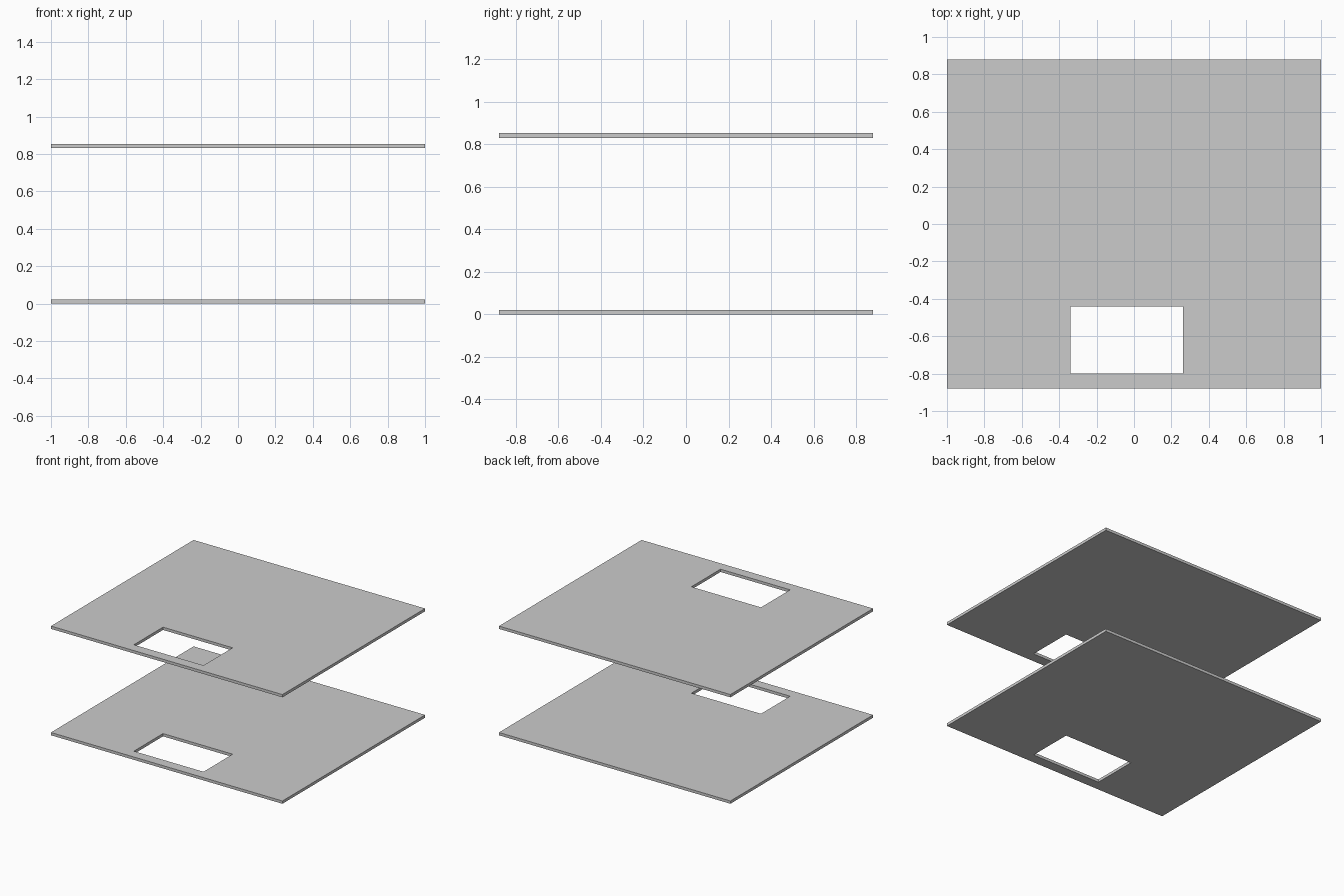
import bpy, bmesh

if "Cube" in bpy.data.objects:
    bpy.data.objects.remove(bpy.data.objects["Cube"])

THICK = 0.022
XS = (-1.0, -0.34, 0.262, 1.0)     # outer edges and opening edges in x
YS = (-0.88, -0.80, -0.44, 0.88)   # outer edges and opening edges in y


def slab(name, z):
    # 3x3 layout of faces with the middle one left open, extruded to thickness
    bm = bmesh.new()
    grid = [[bm.verts.new((x, y, z)) for x in XS] for y in YS]
    for j in range(3):
        for i in range(3):
            if (i, j) != (1, 1):
                bm.faces.new((grid[j][i], grid[j][i + 1],
                              grid[j + 1][i + 1], grid[j + 1][i]))
    ext = bmesh.ops.extrude_face_region(bm, geom=bm.faces[:], use_keep_orig=True)
    verts = [g for g in ext["geom"] if isinstance(g, bmesh.types.BMVert)]
    bmesh.ops.translate(bm, verts=verts, vec=(0, 0, THICK))
    bmesh.ops.recalc_face_normals(bm, faces=bm.faces[:])
    # Merge coplanar faces where possible
    bmesh.ops.dissolve_limit(bm, angle_limit=0.01, verts=bm.verts[:], edges=bm.edges[:])
    mesh = bpy.data.meshes.new(name)
    bm.to_mesh(mesh)
    bm.free()
    obj = bpy.data.objects.new(name, mesh)
    bpy.context.collection.objects.link(obj)
    return obj


# Floor and ceiling slabs share the same stair opening
slab("lower_slab", 0.0)
slab("upper_slab", 0.831)
